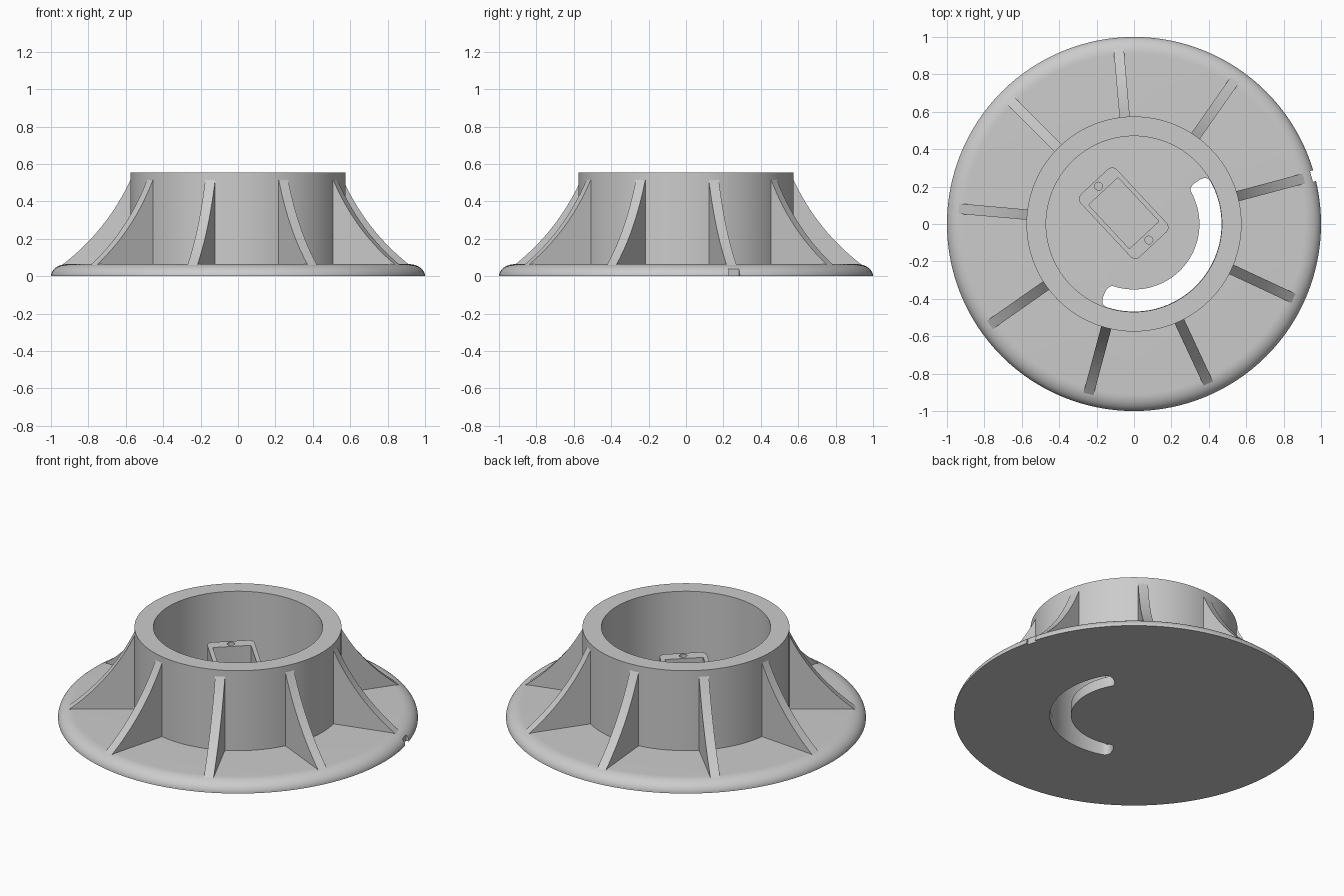
import bpy, bmesh, math
from mathutils import Matrix, Vector

if "Cube" in bpy.data.objects:
    bpy.data.objects.remove(bpy.data.objects["Cube"], do_unlink=True)

grey = bpy.data.materials.new("plain grey")
grey.use_nodes = True
COLOUR = (0.6, 0.6, 0.6, 1)
grey.diffuse_color = COLOUR
grey.node_tree.nodes["Principled BSDF"].inputs["Base Color"].default_value = COLOUR

FLOOR, TOP = 0.065, 0.555
INNER, OUTER = 0.47, 0.575


def finish(bm, name):
    bmesh.ops.recalc_face_normals(bm, faces=bm.faces)
    mesh = bpy.data.meshes.new(name)
    bm.to_mesh(mesh)
    bm.free()
    mesh.materials.append(grey)
    obj = bpy.data.objects.new(name, mesh)
    bpy.context.collection.objects.link(obj)
    return obj


def lathe(name, profile, steps=128):
    """Spin a closed (radius, z) profile around the z axis."""
    bm = bmesh.new()
    verts = [bm.verts.new((r, 0, z)) for r, z in profile]
    edges = [bm.edges.new((a, b)) for a, b in zip(verts, verts[1:] + verts[:1])]
    bmesh.ops.spin(bm, geom=verts + edges, cent=(0, 0, 0), axis=(0, 0, 1),
                   angle=math.tau, steps=steps)
    bmesh.ops.remove_doubles(bm, verts=bm.verts, dist=1e-5)
    return finish(bm, name)


def prism(name, outline, direction, matrix=Matrix()):
    """Extrude a flat outline along a direction."""
    bm = bmesh.new()
    face = bm.faces.new([bm.verts.new(p) for p in outline])
    new = bmesh.ops.extrude_face_region(bm, geom=[face])["geom"]
    bmesh.ops.translate(bm, vec=direction,
                        verts=[v for v in new if isinstance(v, bmesh.types.BMVert)])
    bmesh.ops.transform(bm, matrix=matrix, verts=bm.verts)
    return finish(bm, name)


def cut(target, cutter):
    mod = target.modifiers.new("cut", "BOOLEAN")
    mod.operation, mod.solver, mod.object = "DIFFERENCE", "EXACT", cutter
    bpy.context.view_layer.objects.active = target
    bpy.ops.object.modifier_apply(modifier=mod.name)
    bpy.data.objects.remove(cutter, do_unlink=True)


def rounded_rect(length, width, radius, z):
    points = []
    for quarter, (sx, sy) in enumerate([(1, 1), (-1, 1), (-1, -1), (1, -1)]):
        for i in range(7):
            a = (quarter + i / 6) * math.pi / 2
            points.append((sx * (length / 2 - radius) + radius * math.cos(a),
                           sy * (width / 2 - radius) + radius * math.sin(a), z))
    return points


# Base disc with a rounded rim
rim = [(0.91 + 0.09 * math.cos(a), FLOOR * math.sin(a))
       for a in (i * math.pi / 24 for i in range(13))]
disc = bmesh.new()
rings = [[disc.verts.new((r * math.cos(i * math.tau / 128), r * math.sin(i * math.tau / 128), z))
          for i in range(128)] for r, z in rim]
for low, high in zip(rings, rings[1:]):
    for i in range(128):
        j = (i + 1) % 128
        disc.faces.new((low[i], low[j], high[j], high[i]))
disc.faces.new(rings[0])
disc.faces.new(rings[-1])
base = finish(disc, "base_disc")

# Curved slot through the floor, with rounded ends
START, END, CAP = math.radians(-113), math.radians(34), 0.1
MID, HALF = 0.409, 0.059


def polar(r, a):
    return (r * math.cos(a), r * math.sin(a), -0.1)


def slot_end(angle, sign):
    points = []
    for i in range(17):
        t = i * math.pi / 16
        across = math.copysign(abs(math.cos(t)) ** 0.75, math.cos(t))
        points.append(polar(MID + sign * HALF * across,
                            angle + sign * CAP * abs(math.sin(t)) ** 0.75))
    return points


span = [START + CAP + (END - START - 2 * CAP) * i / 48 for i in range(1, 48)]
slot = ([polar(MID + HALF, a) for a in span] + slot_end(END - CAP, 1)
        + [polar(MID - HALF, a) for a in reversed(span)] + slot_end(START + CAP, -1))
cut(base, prism("slot_cutter", slot, (0, 0, 0.4)))

# Small alignment notch in the rim
notch = [(0.982, -0.03, -0.1), (1.1, -0.03, -0.1), (1.1, 0.03, -0.1), (0.982, 0.03, -0.1)]
cut(base, prism("notch_cutter", notch, (0, 0, 0.4),
                Matrix.Rotation(math.radians(15), 4, "Z")))

# Cup wall
wall = lathe("cup_wall", [(INNER, FLOOR - 0.01), (OUTER, FLOOR - 0.01),
                          (OUTER, TOP), (INNER, TOP)])

# Nine curved ribs
parts = [base, wall]
a, b, c = Vector((0.57, 0, 0.525)), Vector((0.70, 0, 0.24)), Vector((0.955, 0, 0.05))
curve = [a * (1 - t) ** 2 + b * 2 * t * (1 - t) + c * t * t
         for t in (i / 20 for i in range(21))]
rib_outline = ([(0.54, -0.0275, 0.03), (0.54, -0.0275, 0.525)]
               + [(p.x, -0.0275, p.z) for p in curve] + [(0.955, -0.0275, 0.03)])
for i in range(9):
    turn = Matrix.Rotation(math.radians(15 + 40 * i), 4, "Z")
    parts.append(prism(f"rib_{i + 1}", rib_outline, (0, 0.055, 0), turn))

# Raised handset-shaped block with a recessed screen and two round holes
place = Matrix.Translation((-0.055, 0.058, 0)) @ Matrix.Rotation(math.radians(-47), 4, "Z")
block = prism("handset_block", rounded_rect(0.46, 0.265, 0.035, FLOOR - 0.01),
              (0, 0, 0.27), place)
cut(block, prism("screen_cutter", rounded_rect(0.32, 0.215, 0.002, FLOOR + 0.005),
                 (0, 0, 0.5), place))
for x in (-0.197, 0.197):
    cut(block, prism("hole_cutter", rounded_rect(0.042, 0.042, 0.0205, FLOOR + 0.005),
                     (0, 0, 0.5), place @ Matrix.Translation((x, 0, 0))))
parts.append(block)

# Smooth curved faces, keep corners crisp
bpy.ops.object.select_all(action="DESELECT")
for obj in parts:
    obj.select_set(True)
bpy.context.view_layer.objects.active = base
bpy.ops.object.shade_smooth_by_angle(angle=math.radians(30))
